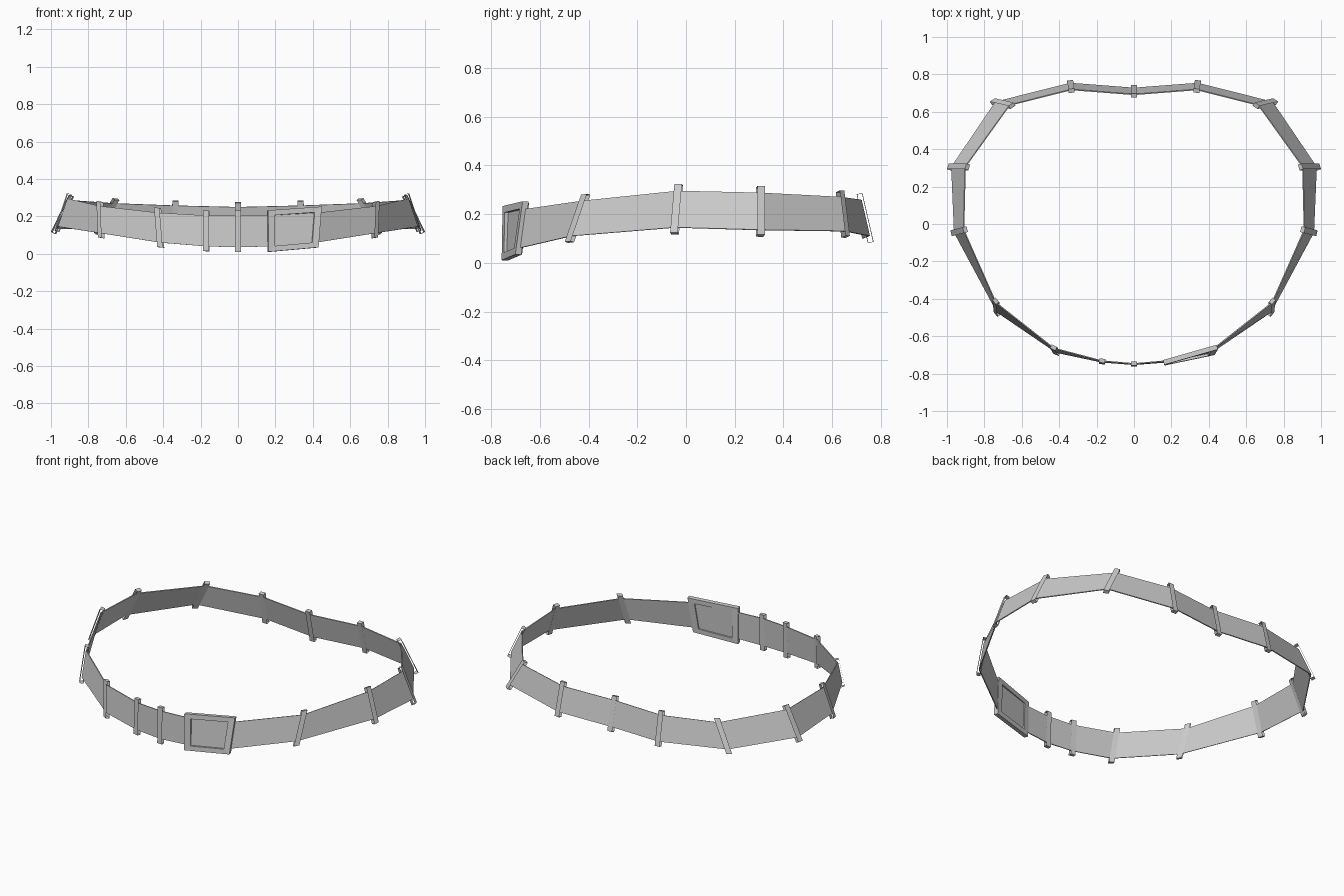
import bpy
from mathutils import Vector as V

if "Cube" in bpy.data.objects:
    bpy.data.objects.remove(bpy.data.objects["Cube"])

# Half belt stations, front to back: (top edge point, bottom edge point)
HALF = [
    ((0, -.747, .205), (0, -.751, .035)),
    ((.17, -.732, .205), (.17, -.738, .04)),
    ((.428, -.664, .22), (.415, -.686, .06)),
    ((.738, -.42, .255), (.732, -.47, .11)),
    ((.91, -.032, .295), (.96, -.045, .145)),
    ((.902, .305, .287), (.975, .305, .135)),
    ((.665, .635, .27), (.74, .652, .13)),
    ((.335, .718, .258), (.34, .752, .11)),
    ((0, .692, .25), (0, .726, .10)),
]


def mirror(p):
    return (-p[0], p[1], p[2])


# Full closed loop: right side front to back, then left side back to front
stations = [(V(t), V(b)) for t, b in HALF]
stations += [(V(mirror(t)), V(mirror(b))) for t, b in HALF[-2:0:-1]]
N = len(stations)


def make(name, verts, faces):
    me = bpy.data.meshes.new(name)
    me.from_pydata([tuple(v) for v in verts], [], faces)
    me.update()
    ob = bpy.data.objects.new(name, me)
    bpy.context.collection.objects.link(ob)
    return ob


# Belt strap
verts = [p for s in stations for p in s]
faces = [(2 * i, 2 * i + 1, (2 * i + 3) % (2 * N), (2 * i + 2) % (2 * N)) for i in range(N)]
belt = make("belt_strap", verts, faces)
sol = belt.modifiers.new("thickness", 'SOLIDIFY')
sol.thickness = .006
sol.offset = 0


# Open sleeve wrapped around the strap at one station
def belt_loop(i, half_width=.016, lip=.026, depth=.011):
    top, bot = stations[i]
    before = sum(stations[i - 1], V()) / 2
    after = sum(stations[(i + 1) % N], V()) / 2
    mid = (top + bot) / 2
    tan = ((after - mid).normalized() + (mid - before).normalized()).normalized()
    up = (top - bot).normalized()
    out = tan.cross(up).normalized()
    ring = [top + up * lip + out * depth, top + up * lip - out * depth,
            bot - up * lip - out * depth, bot - up * lip + out * depth]
    vs = [p + tan * s * half_width for s in (-1, 1) for p in ring]
    fs = [(k, (k + 1) % 4, (k + 1) % 4 + 4, k + 4) for k in range(4)]
    make("belt_loop", vs, fs)


for i in range(N):
    if i not in (1, 2):          # the buckle sits between these two
        belt_loop(i)

# Buckle frame around the front right strap section
outer = [V((.158, -.740, .232)), V((.445, -.658, .252)),
         V((.428, -.688, .034)), V((.16, -.744, .010))]
mid = sum(outer, V()) / 4
inner = [mid + (p - mid) * .74 for p in outer]
n = (outer[1] - outer[3]).cross(outer[0] - outer[2]).normalized()
vs = [p + n * s * .013 for s in (-1, 1) for ring in (outer, inner) for p in ring]
fs = []
for k in range(4):
    j = (k + 1) % 4
    fs += [(k, j, j + 4, k + 4), (k + 8, k + 12, j + 12, j + 8),
           (k, k + 8, j + 8, j), (k + 4, j + 4, j + 12, k + 12)]
make("buckle_frame", vs, fs)
